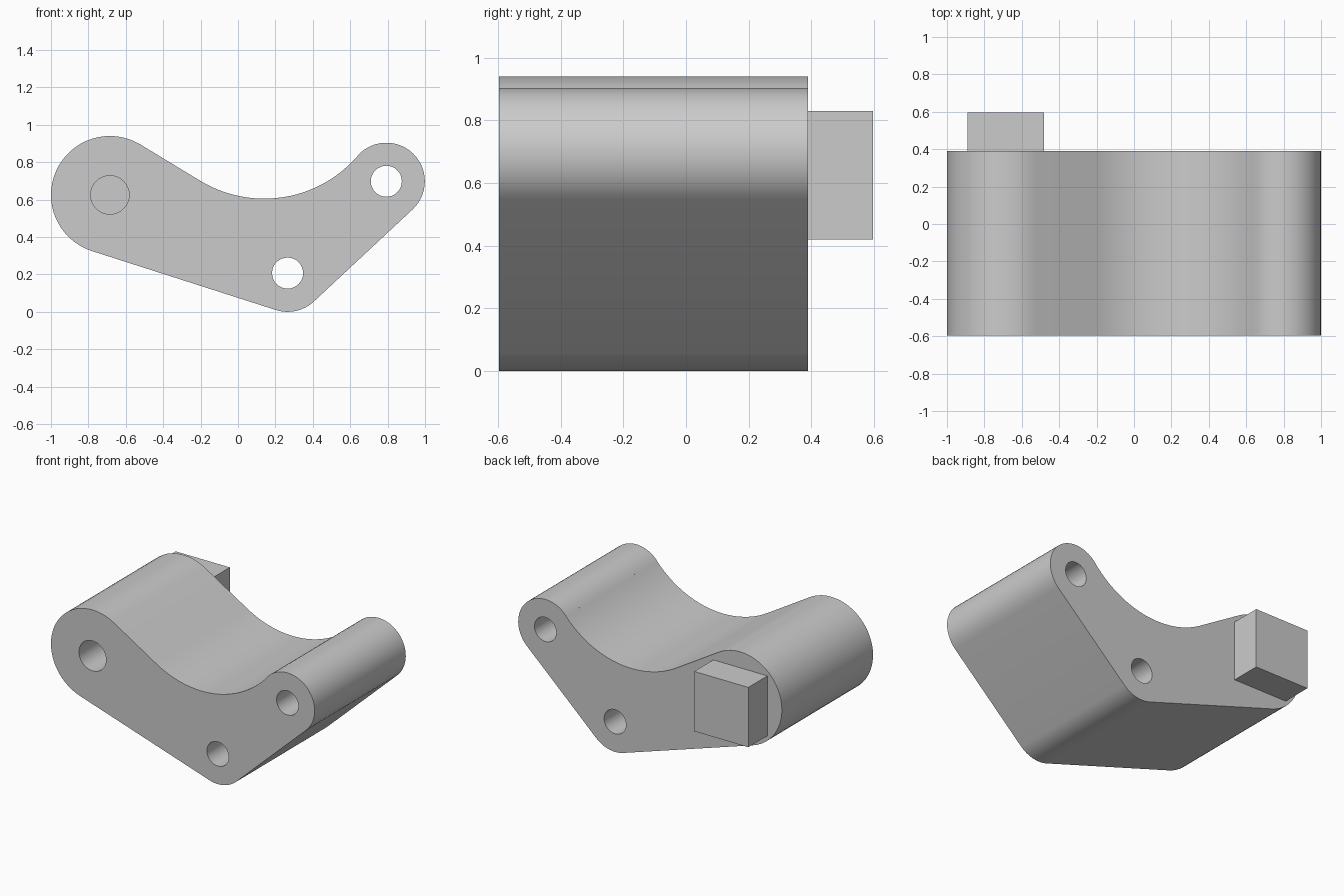
import bpy, bmesh
from math import atan2, acos, cos, sin, tau, pi, radians, dist

if "Cube" in bpy.data.objects:
    bpy.data.objects.remove(bpy.data.objects["Cube"])

FRONT, BACK, TAIL = -0.597, 0.39, 0.597
left, low, right = (-0.685, 0.625, 0.315), (0.265, 0.207, 0.207), (0.793, 0.698, 0.206)
saddle = (0.14, 1.265, 0.66)


def arc(circle, a0, a1, n):
    x, z, r = circle
    return [(x + r * cos(a0 + (a1 - a0) * i / n), z + r * sin(a0 + (a1 - a0) * i / n))
            for i in range(n + 1)]


def tangent(a, b):
    """Normal angle of the outer tangent on the right of the line a to b."""
    return atan2(b[1] - a[1], b[0] - a[0]) - acos((a[2] - b[2]) / dist(a[:2], b[:2]))


def heading(a, b):
    return atan2(b[1] - a[1], b[0] - a[0])


# Outline: three rounded corners joined by tangents, with a concave saddle on top
t1, t2 = tangent(left, low), tangent(low, right)
end = heading(right, saddle)
# inner tangent between the left corner and the saddle
t3 = heading(left, saddle) + acos((left[2] + saddle[2]) / dist(left[:2], saddle[:2]))
outline = (arc(left, t3, t1 + tau, 32) + arc(low, t1, t2, 12)
           + arc(right, t2, end, 28)
           + arc(saddle, end - pi, t3 - pi, 24))
holes = [arc(c, 0, tau, 32)[:-1] for c in
         [(*left[:2], 0.103), (*low[:2], 0.083), (*right[:2], 0.083)]]

# Lever body: filled profile extruded through its depth
curve = bpy.data.curves.new("lever_body", 'CURVE')
curve.dimensions = '2D'
curve.fill_mode = 'BOTH'
curve.extrude = (BACK - FRONT) / 2
for loop in [outline] + holes:
    spline = curve.splines.new('POLY')
    spline.points.add(len(loop) - 1)
    for p, (x, z) in zip(spline.points, loop):
        p.co = (x, z, 0, 1)
    spline.use_cyclic_u = True
body = bpy.data.objects.new("lever_body", curve)
bpy.context.collection.objects.link(body)
body.rotation_euler.x = pi / 2
body.location.y = (FRONT + BACK) / 2
bpy.context.view_layer.objects.active = body
body.select_set(True)
bpy.ops.object.convert(target='MESH')
body = bpy.context.object
bm = bmesh.new()
bm.from_mesh(body.data)
bmesh.ops.remove_doubles(bm, verts=bm.verts, dist=1e-4)
bmesh.ops.recalc_face_normals(bm, faces=bm.faces)
bm.to_mesh(body.data)
bm.free()
bpy.ops.object.shade_smooth_by_angle(angle=radians(30))

# Square block on the back, closing the large hole
bpy.ops.mesh.primitive_cube_add(size=1, location=(left[0], (BACK + TAIL) / 2, left[1]))
block = bpy.context.object
block.name = "square_block"
block.scale = (0.41, TAIL - BACK, 0.41)
